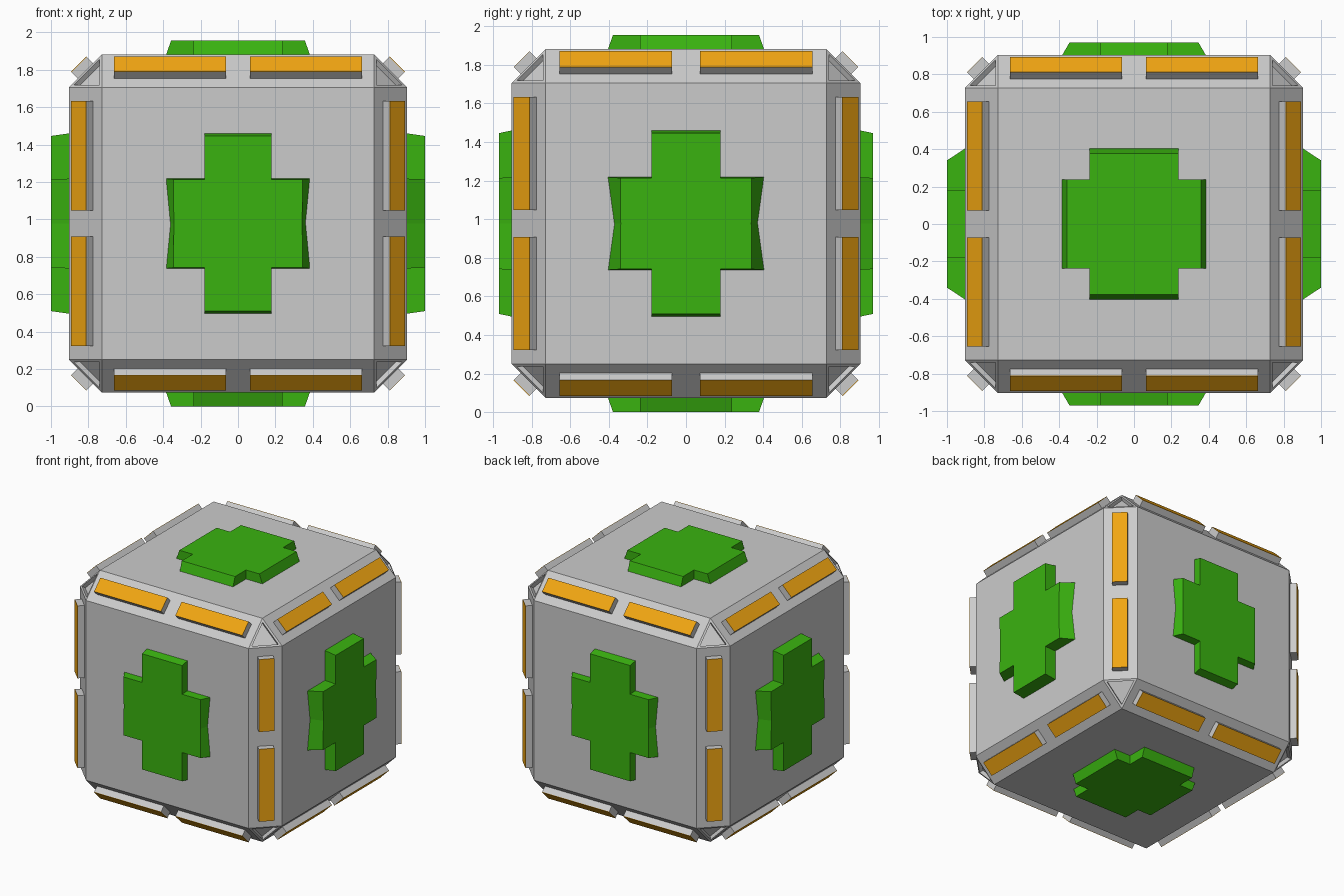
import bpy, bmesh
from itertools import product
from mathutils import Vector, Matrix

if "Cube" in bpy.data.objects:
    bpy.data.objects.remove(bpy.data.objects["Cube"])

CZ = 0.9775          # centre height
H, F = 0.904, 0.727  # half size of the body, half size of its flat faces


def material(name, rgb):
    m = bpy.data.materials.new(name)
    m.diffuse_color = (*rgb, 1)
    m.use_nodes = True
    m.node_tree.nodes["Principled BSDF"].inputs["Base Color"].default_value = m.diffuse_color
    return m


green = material("green", (0.042, 0.45, 0.005))
yellow = material("yellow", (0.88, 0.38, 0.006))


def finish(bm, name, mat=None):
    bmesh.ops.recalc_face_normals(bm, faces=bm.faces)
    bmesh.ops.translate(bm, verts=bm.verts, vec=(0, 0, CZ))
    me = bpy.data.meshes.new(name)
    bm.to_mesh(me)
    bm.free()
    if mat:
        me.materials.append(mat)
    ob = bpy.data.objects.new(name, me)
    bpy.context.collection.objects.link(ob)
    return ob


def axis(i, s=1):
    v = Vector((0, 0, 0))
    v[i] = s
    return v


# Body: chamfered cube with a triangular recess in every corner
bm = bmesh.new()
bmesh.ops.create_cube(bm, size=2 * H)
bmesh.ops.bevel(bm, geom=bm.edges[:], offset=H - F, segments=1,
                affect='EDGES', profile=0.5)
bm.normal_update()
corners = [f for f in bm.faces if len(f.verts) == 3]
bmesh.ops.inset_individual(bm, faces=corners, thickness=0.031)
for f in bmesh.ops.extrude_discrete_faces(bm, faces=corners)["faces"]:
    f.normal_update()
    n = f.calc_center_median().normalized()
    bmesh.ops.translate(bm, verts=f.verts, vec=n * -0.03)
finish(bm, "body")


# Green raised crosses, one on each face
def outline(u, mid, v, bar, arm):
    right = [(bar, -v), (bar, -arm), (u, -arm), (mid, 0), (u, arm), (bar, arm), (bar, v)]
    return right + [(-a, b) for a, b in reversed(right)]


def cross(name, n, u, v, depth, base, top):
    bm = bmesh.new()
    loops = [[bm.verts.new(n * d + u * a + v * b) for a, b in outline(*p)]
             for d, p in ((H - 0.003, base), (depth, top))]
    k = len(loops[0])
    for i in range(k):
        j = (i + 1) % k
        bm.faces.new((loops[0][i], loops[0][j], loops[1][j], loops[1][i]))
    bm.faces.new(loops[0])
    bm.faces.new(loops[1])
    finish(bm, name, green)


# normal axis, u axis, v axis, depth, base and top outline sizes
CROSSES = [
    ("side", 0, 1, 2, 1.0, (0.405, 0.372, 0.4825, 0.18, 0.24), (0.34, 0.338, 0.468, 0.18, 0.236)),
    ("front_back", 1, 0, 2, 0.97, (0.385, 0.362, 0.4825, 0.18, 0.24), (0.345, 0.343, 0.468, 0.18, 0.236)),
    ("top_bottom", 2, 0, 1, 0.9775, (0.385, 0.385, 0.405, 0.238, 0.238), (0.358, 0.358, 0.378, 0.238, 0.238)),
]
for name, n, u, v, depth, base, top in CROSSES:
    for s in (-1, 1):
        cross(name + "_cross", axis(n, s), axis(u), axis(v), depth, base, top)


# Edge bars: grey block with a yellow plate, two on every chamfer
def block(name, along, out, lo, hi, d0, d1, mat=None):
    side = along.cross(out)
    bm = bmesh.new()
    bmesh.ops.create_cube(bm, size=1)
    rot = Matrix((along, side, out)).transposed().to_4x4()
    centre = along * (lo + hi) / 2 + out * (d0 + d1) / 2
    scale = Matrix.Diagonal((hi - lo, 0.115, d1 - d0, 1))
    bmesh.ops.transform(bm, verts=bm.verts, matrix=Matrix.Translation(centre) @ rot @ scale)
    finish(bm, name, mat)


SPANS = [(0.064, 0.663), (0.073, 0.655), (0.07, 0.656)]
surf = (H + F) / 2 * 2 ** 0.5   # distance of a chamfer from the centre
for i in range(3):
    lo, hi = SPANS[i]
    for sj, sk, s in product((-1, 1), repeat=3):
        out = (axis((i + 1) % 3, sj) + axis((i + 2) % 3, sk)).normalized()
        along = axis(i, s)
        block("edge_bar", along, out, lo, hi, surf - 0.003, surf + 0.049)
        block("edge_plate", along, out, lo, hi, surf + 0.049, surf + 0.052, yellow)
